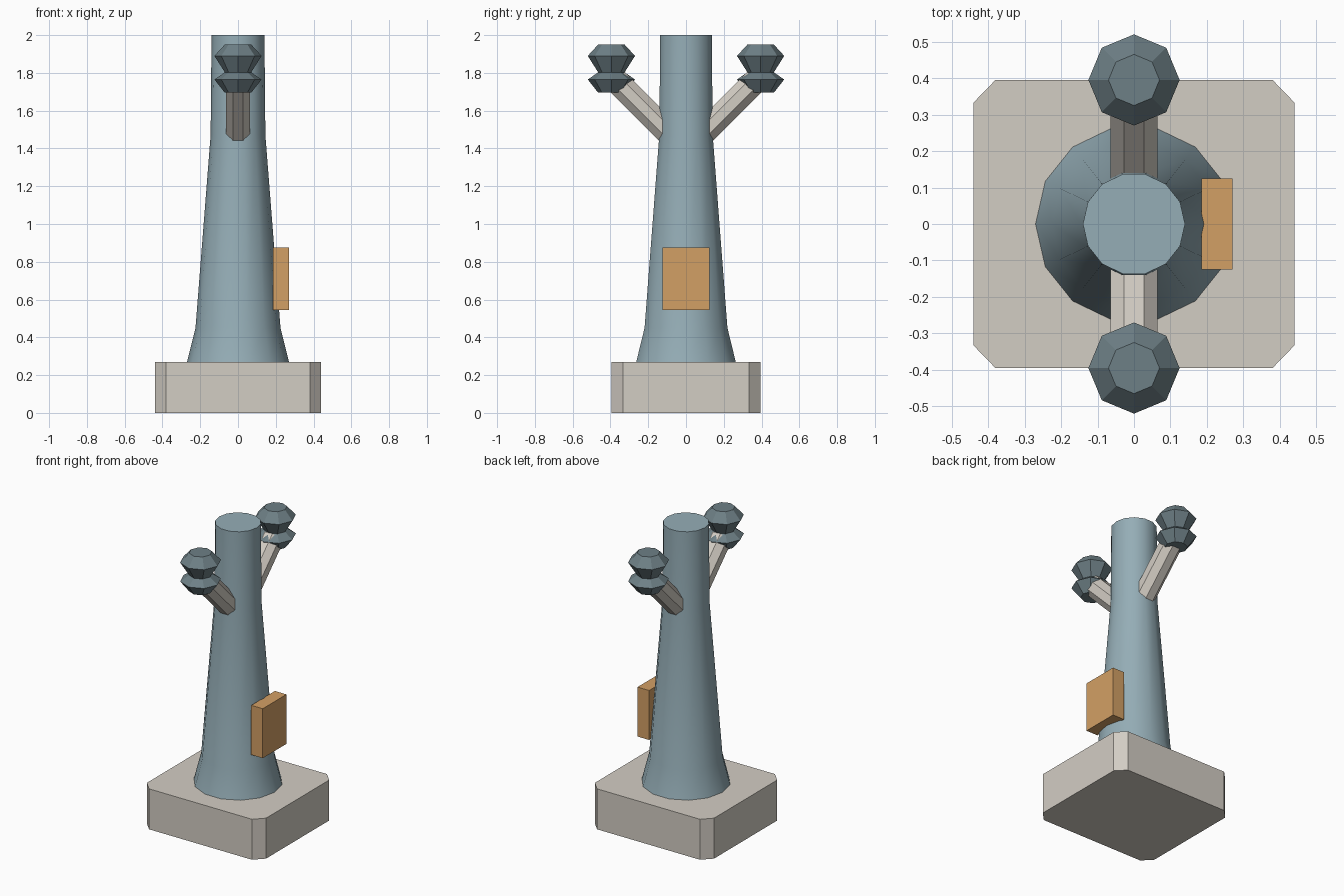
import bpy, bmesh
from math import cos, sin, tau, radians
from mathutils import Vector

cube = bpy.data.objects.get("Cube")
if cube:
    bpy.data.objects.remove(cube, do_unlink=True)


def material(name, rgb):
    m = bpy.data.materials.new(name)
    m.use_nodes = True
    m.diffuse_color = (*rgb, 1)
    node = next(n for n in m.node_tree.nodes if n.type == 'BSDF_PRINCIPLED')
    node.inputs["Base Color"].default_value = (*rgb, 1)
    return m


stone = material("pale stone", (0.65, 0.61, 0.55))
blue = material("dusty blue", (0.30, 0.42, 0.47))
slate = material("dark slate", (0.155, 0.215, 0.238))
orange = material("warm orange", (0.65, 0.35, 0.13))


def loft(name, rings, mat):
    """Skin a stack of equal-sized point rings and cap both ends."""
    bm = bmesh.new()
    loops = [[bm.verts.new(p) for p in ring] for ring in rings]
    n = len(loops[0])
    for a, b in zip(loops, loops[1:]):
        for i in range(n):
            j = (i + 1) % n
            bm.faces.new((a[i], a[j], b[j], b[i]))
    bm.faces.new(loops[0][::-1])
    bm.faces.new(loops[-1])
    bmesh.ops.recalc_face_normals(bm, faces=bm.faces)
    mesh = bpy.data.meshes.new(name)
    bm.to_mesh(mesh)
    bm.free()
    mesh.materials.append(mat)
    obj = bpy.data.objects.new(name, mesh)
    bpy.context.collection.objects.link(obj)
    return obj


def lathe(name, profile, sides, mat, y=0):
    rings = [[(r * cos(tau * i / sides), y + r * sin(tau * i / sides), z)
              for i in range(sides)] for r, z in profile]
    return loft(name, rings, mat)


# Base block with clipped corners
X, Y, CX, CY = 0.44, 0.395, 0.38, 0.333
outline = [(X, -CY), (X, CY), (CX, Y), (-CX, Y), (-X, CY), (-X, -CY), (-CX, -Y), (CX, -Y)]
loft("base", [[(x, y, z) for x, y in outline] for z in (0, 0.27)], stone)

# Flared column, smooth around its sides
column = lathe("column", [(0.27, 0.27), (0.225, 0.45), (0.145, 1.47), (0.14, 2.0)], 14, blue)
bpy.ops.object.select_all(action='DESELECT')
column.select_set(True)
bpy.context.view_layer.objects.active = column
bpy.ops.object.shade_smooth_by_angle(angle=radians(30))

# Side panel
panel = [(0.185, -0.125), (0.27, -0.125), (0.27, 0.125), (0.185, 0.125)]
loft("side_panel", [[(x, y, z) for x, y in panel] for z in (0.545, 0.875)], orange)

# Slanted arms and their double knobs, front and back
knob = [(0.07, 1.695), (0.125, 1.765), (0.07, 1.803), (0.125, 1.89), (0.07, 1.95)]
for side, label in ((-1, "front"), (1, "back")):
    start, end = Vector((0, 0.08 * side, 1.47)), Vector((0, 0.37 * side, 1.76))
    across = Vector((1, 0, 0))
    up = across.cross((end - start).normalized())
    rings = [[c + 0.07 * (across * cos(tau * (i + 0.5) / 8) + up * sin(tau * (i + 0.5) / 8))
              for i in range(8)] for c in (start, end)]
    loft(label + "_arm", rings, stone)
    lathe(label + "_knob", knob, 8, slate, 0.395 * side)
